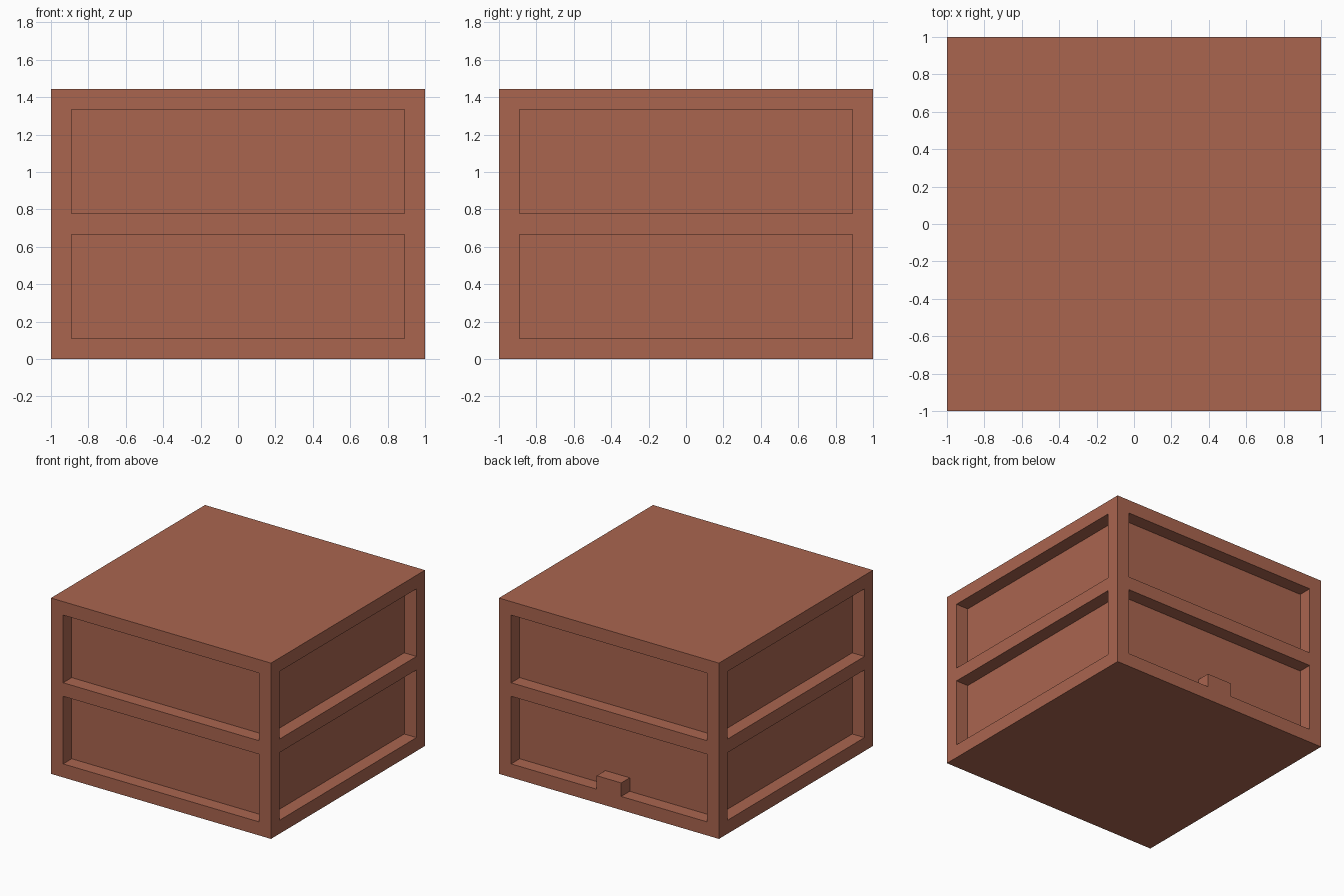
import bpy
import bmesh
from mathutils import Vector

cube = bpy.data.objects.get("Cube")
if cube:
    bpy.data.objects.remove(cube, do_unlink=True)

U = 1 / 9              # frame thickness and recess depth
HEIGHT = 13 * U

# Clay colour
clay = bpy.data.materials.new("terracotta")
clay.use_nodes = True
colour = (0.402, 0.130, 0.078, 1)
clay.diffuse_color = colour
clay.node_tree.nodes["Principled BSDF"].inputs["Base Color"].default_value = colour

# Solid block
bm = bmesh.new()
bmesh.ops.create_cube(bm, size=2)
for v in bm.verts:
    v.co.z = (v.co.z + 1) / 2 * HEIGHT

# Score the frame, rail and tab outlines
cuts = [(axis, s * U) for axis in (0, 1) for s in (-8, -1, 1, 8)]
cuts += [(2, s * U) for s in (1, 2, 6, 7, 12)]
for axis, place in cuts:
    normal = Vector((0, 0, 0))
    normal[axis] = 1
    bmesh.ops.bisect_plane(bm, geom=bm.verts[:] + bm.edges[:] + bm.faces[:],
                           dist=1e-5, plane_co=normal * place, plane_no=normal)
bm.normal_update()


def in_panel(face, normal):
    """True for side faces within a recess, leaving the small back tab proud."""
    if face.normal.dot(normal) < 0.9:
        return False
    c = face.calc_center_median()
    across = c.x if abs(normal.y) > 0.5 else c.y
    row = c.z / U
    tab = normal.y > 0.5 and abs(across) < U and row < 2
    return abs(across) < 8 * U and (1 < row < 6 or 7 < row < 12) and not tab


# Sink two recesses into each side
for n in ((1, 0, 0), (-1, 0, 0), (0, 1, 0), (0, -1, 0)):
    n = Vector(n)
    panel = [f for f in bm.faces if in_panel(f, n)]
    made = bmesh.ops.extrude_face_region(bm, geom=panel)["geom"]
    bmesh.ops.delete(bm, geom=[f for f in panel if f.is_valid], context="FACES")
    verts = [g for g in made if isinstance(g, bmesh.types.BMVert)]
    bmesh.ops.translate(bm, verts=verts, vec=-n * U)
    bm.normal_update()

# Clean up flat areas
bmesh.ops.dissolve_limit(bm, angle_limit=0.01, verts=bm.verts[:], edges=bm.edges[:])
bmesh.ops.recalc_face_normals(bm, faces=bm.faces[:])
mesh = bpy.data.meshes.new("panelled_block")
bm.to_mesh(mesh)
bm.free()
mesh.materials.append(clay)
block = bpy.data.objects.new("panelled_block", mesh)
bpy.context.collection.objects.link(block)
